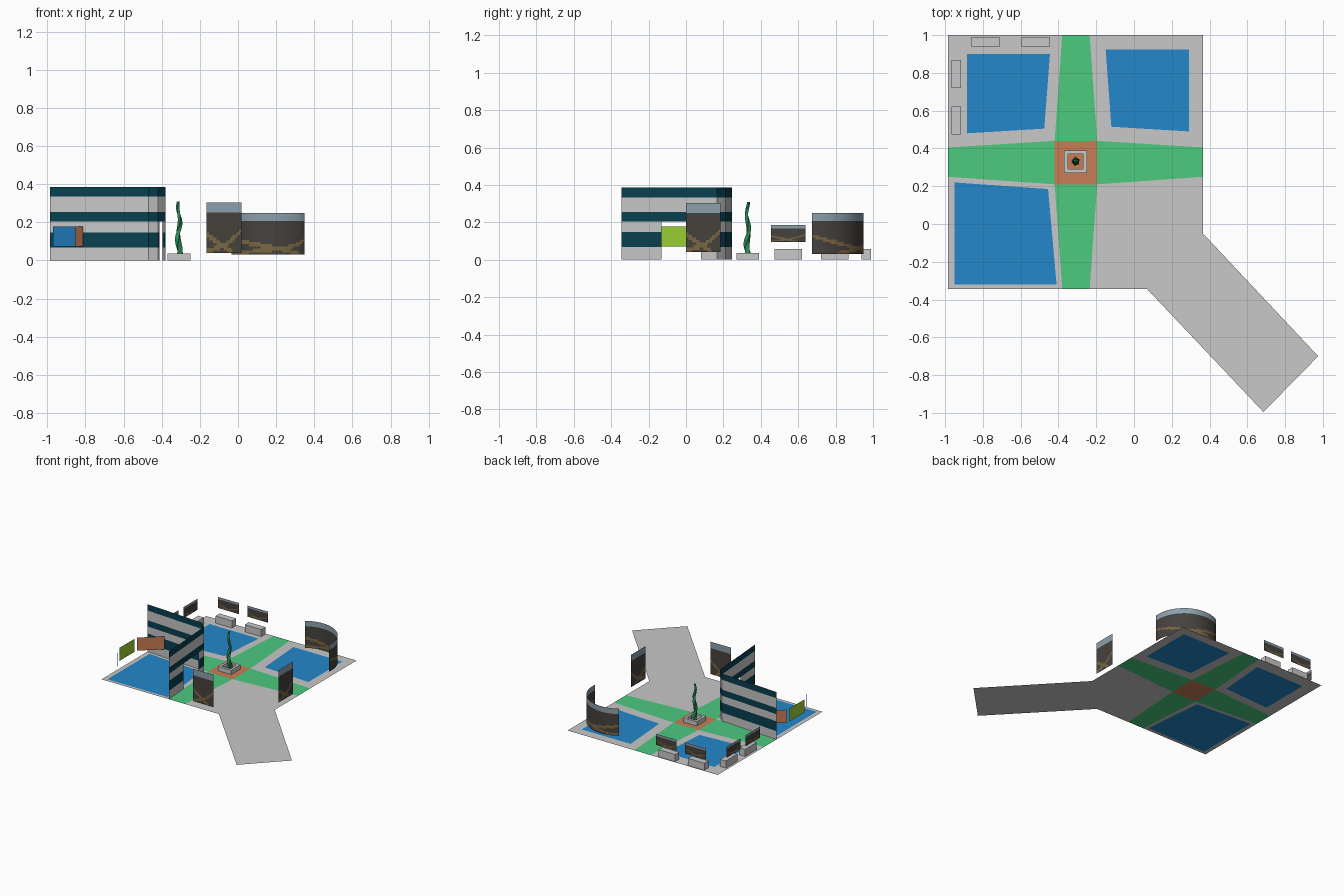
import bpy, bmesh, math

if "Cube" in bpy.data.objects:
    bpy.data.objects.remove(bpy.data.objects["Cube"])

def mat(name, r, g, b):
    m = bpy.data.materials.new(name)
    m.diffuse_color = (r, g, b, 1)
    m.use_nodes = True
    m.node_tree.nodes["Principled BSDF"].inputs["Base Color"].default_value = m.diffuse_color
    return m

GREY = mat("light_grey", .58, .58, .58)
BLUE = mat("pool_blue", .017, .242, .597)
GREEN = mat("lawn_green", .072, .597, .212)
ORANGE = mat("clay_orange", .584, .205, .089)
TEAL = mat("dark_teal", .003, .051, .08)
LIME = mat("lime", .323, .61, .032)
STEM = mat("stem_green", .023, .255, .102)
SKY = mat("sky_grey", .262, .352, .418)
ROAD = mat("asphalt", .061, .054, .048)
SAND = mat("sand", .195, .136, .053)

def build(name, faces, mats, solid=False):
    """faces: list of (points, material index)"""
    bm = bmesh.new()
    for pts, mi in faces:
        bm.faces.new([bm.verts.new(p) for p in pts]).material_index = mi
    bmesh.ops.remove_doubles(bm, verts=bm.verts, dist=1e-5)
    if solid:
        bmesh.ops.recalc_face_normals(bm, faces=bm.faces)
    me = bpy.data.meshes.new(name)
    bm.to_mesh(me)
    bm.free()
    for m in mats:
        me.materials.append(m)
    ob = bpy.data.objects.new(name, me)
    bpy.context.collection.objects.link(ob)
    return ob

def flat(pts):
    return [(x, y, 0) for x, y in pts]

# Ground sheet: three quadrants with inset blue panels, one with the entry ramp
def quadrant(name, outer, inner):
    faces = [(flat([outer[i], outer[(i + 1) % 4], inner[(i + 1) % 4], inner[i]]), 0) for i in range(4)]
    build(name, faces + [(flat(inner), 1)], [GREY, BLUE])

quadrant("back_left_floor", [(-.985, .405), (-.42, .44), (-.38, 1), (-.985, 1)],
         [(-.885, .48), (-.475, .505), (-.445, .90), (-.885, .90)])
quadrant("back_right_floor", [(-.195, .44), (.365, .405), (.365, 1), (-.235, 1)],
         [(-.12, .515), (.29, .49), (.29, .925), (-.15, .925)])
quadrant("front_left_floor", [(-.985, -.345), (-.38, -.345), (-.42, .21), (-.985, .25)],
         [(-.95, -.32), (-.41, -.32), (-.455, .185), (-.95, .22)])
build("entry_floor", [(flat([(-.195, .21), (-.235, -.345), (.07, -.345), (.685, -.995),
                             (.975, -.70), (.365, -.05), (.365, .25)]), 0)], [GREY])

# Green cross paths and orange centre
build("cross_path", [
    (flat([(-.42, .44), (-.195, .44), (-.235, 1), (-.38, 1)]), 0),
    (flat([(-.38, -.345), (-.235, -.345), (-.195, .21), (-.42, .21)]), 0),
    (flat([(-.985, .25), (-.42, .21), (-.42, .44), (-.985, .405)]), 0),
    (flat([(-.195, .21), (.365, .25), (.365, .405), (-.195, .44)]), 0)], [GREEN])
build("centre_floor", [(flat([(-.42, .21), (-.195, .21), (-.195, .44), (-.42, .44)]), 0)], [ORANGE])

# Striped folded wall with a doorway in its right leg
path = [(-.985, .245), (-.47, .21), (-.42, .165), (-.413, .08), (-.397, -.13), (-.38, -.345)]
levels = [0, .068, .147, .205, .255, .334, .385]
DOOR = 3
wall = []
for i, (a, b) in enumerate(zip(path, path[1:])):
    for k, (z0, z1) in enumerate(zip(levels, levels[1:])):
        if i == DOOR and k < 3:
            continue
        wall.append(([(*a, z0), (*b, z0), (*b, z1), (*a, z1)], k % 2))
build("striped_wall", wall, [GREY, TEAL])

# Hanging colour panels behind the wall
def panel(name, a, b, z0, z1, m):
    build(name, [([(*a, z0), (*b, z0), (*b, z1), (*a, z1)], 0)], [m])

panel("lime_panel", (-.972, -.135), (-.972, .057), .072, .178, LIME)
panel("orange_panel", (-.97, .087), (-.814, .222), .072, .178, ORANGE)
panel("blue_panel", (-.97, -.167), (-.851, -.33), .072, .178, BLUE)

# Picture screens: sky above, asphalt below, two sand verges
def screen(name, curve, z0, z1, nu=28, nv=20):
    def picture(u, v):
        if v > .8:
            return 0
        left = abs(v - .36 * (1 - u / .75)) < .05 and u < .75
        right = abs(v - .06 - .38 * u * u) < .045
        return 2 if left or right else 1
    faces = []
    for i in range(nu):
        a, b = curve(i / nu), curve((i + 1) / nu)
        for k in range(nv):
            za, zb = (z0 + (z1 - z0) * t / nv for t in (k, k + 1))
            faces.append(([(*a, za), (*b, za), (*b, zb), (*a, zb)],
                          picture((i + .5) / nu, (k + .5) / nv)))
    return build(name, faces, [SKY, ROAD, SAND])

def line(a, b):
    return lambda t: (a[0] + (b[0] - a[0]) * t, a[1] + (b[1] - a[1]) * t)

def arc(t):
    ang = math.radians(122.7 - 129 * t)
    return (.10 + .25 * math.cos(ang), .70 + .25 * math.sin(ang))

screen("curved_screen", arc, .03, .25)
screen("front_screen", line((-.165, -.34), (.018, -.34)), .04, .303)
screen("right_screen", line((.365, 0), (.365, .185)), .04, .303)

# Benches with a small screen above each, along the back and left edges
def box(name, x0, x1, y0, y1, h):
    c = [(x0, y0), (x1, y0), (x1, y1), (x0, y1)]
    faces = [([(*p, 0) for p in c], 0), ([(*p, h) for p in c], 0)]
    for p, q in zip(c, c[1:] + c[:1]):
        faces.append(([(*p, 0), (*q, 0), (*q, h), (*p, h)], 0))
    build(name, faces, [GREY], True)

for n, x in enumerate((-.785, -.522)):
    box(f"back_bench_{n}", x - .074, x + .074, .938, .99, .058)
    screen(f"back_small_screen_{n}", line((x - .093, .998), (x + .093, .998)), .095, .185)
for n, y in enumerate((.547, .795)):
    box(f"left_bench_{n}", -.966, -.915, y - .074, y + .074, .058)
    screen(f"left_small_screen_{n}", line((-.984, y - .092), (-.984, y + .092)), .095, .185)

# Square planter frame
cx, cy, h = -.31, .33, .035
def square(r):
    return [(cx + r * i, cy + r * j) for i, j in ((-1, -1), (1, -1), (1, 1), (-1, 1))]
loops = [[(*p, z) for p in square(r)] for r, z in ((.06, 0), (.06, h), (.04, h), (.04, 0))]
build("planter_frame", [([A[i], A[(i + 1) % 4], B[(i + 1) % 4], B[i]], 0)
                        for A, B in zip(loops, loops[1:] + loops[:1]) for i in range(4)], [GREY], True)

# Twisted wavy stem sculpture
rings, N = [], 28
for i in range(N + 1):
    t = i / N
    r = .02 - .012 * t
    ox, oy = cx + .006 * math.sin(t * 12), cy + .006 * math.cos(t * 12)
    rings.append([(ox + r * math.cos(t * 5 + k * math.pi / 2),
                   oy + r * math.sin(t * 5 + k * math.pi / 2), .308 * t) for k in range(4)])
stem = [([A[k], A[(k + 1) % 4], B[(k + 1) % 4], B[k]], 0)
        for A, B in zip(rings, rings[1:]) for k in range(4)]
build("stem_sculpture", stem + [(rings[0], 0), (rings[-1], 0)], [STEM], True)
